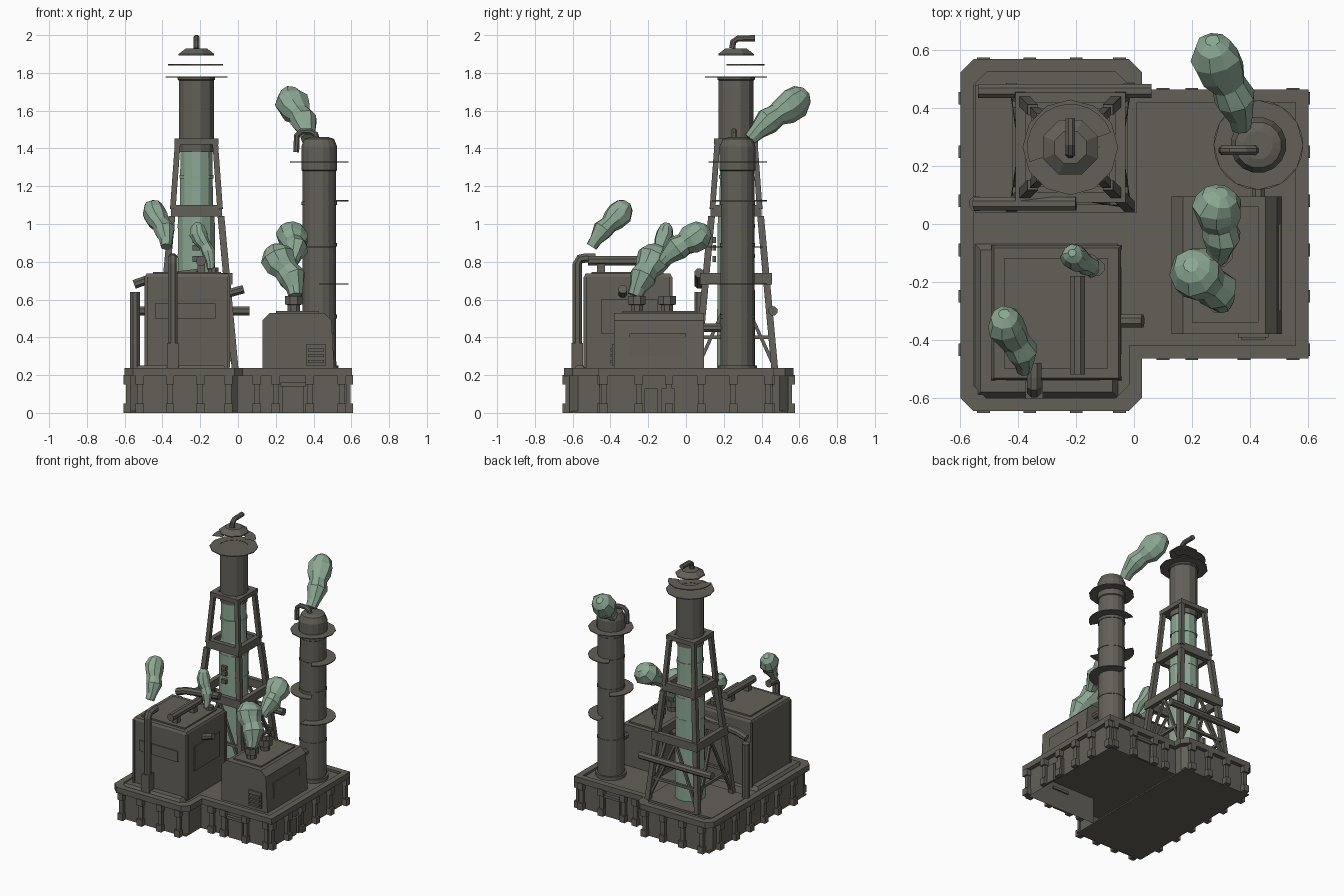
import bpy, bmesh, math, random
from mathutils import Vector, Quaternion

if "Cube" in bpy.data.objects:
    bpy.data.objects.remove(bpy.data.objects["Cube"])
random.seed(4)

def material(name, c):
    m = bpy.data.materials.new(name)
    m.diffuse_color = (*c, 1)
    m.use_nodes = True
    m.node_tree.nodes["Principled BSDF"].inputs["Base Color"].default_value = m.diffuse_color
    return m
GREY = material("dark_iron", (0.125, 0.117, 0.096))
GREEN = material("pale_green", (0.26, 0.39, 0.285))

def finish(name, bm, mat):
    bmesh.ops.recalc_face_normals(bm, faces=bm.faces)
    me = bpy.data.meshes.new(name)
    bm.to_mesh(me); bm.free()
    me.materials.append(mat)
    ob = bpy.data.objects.new(name, me)
    bpy.context.collection.objects.link(ob)
    return ob

def loft(name, rings, mat=GREY, caps=(True, True)):
    """Skin a list of equal-length point rings."""
    bm = bmesh.new()
    vs = [[bm.verts.new(p) for p in r] for r in rings]
    n = len(vs[0])
    for a, b in zip(vs, vs[1:]):
        for i in range(n):
            bm.faces.new((a[i], a[(i+1) % n], b[(i+1) % n], b[i]))
    if caps[0]: bm.faces.new(vs[0])
    if caps[1]: bm.faces.new(vs[-1])
    return finish(name, bm, mat)

def box(name, x0, x1, y0, y1, z0, z1, mat=GREY, top=0.0):
    r = lambda d, z: [(x0+d, y0+d, z), (x1-d, y0+d, z), (x1-d, y1-d, z), (x0+d, y1-d, z)]
    return loft(name, [r(0, z0), r(top, z1)], mat)

def circle(c, r, z, n=12):
    return [(c[0]+r*math.cos(2*math.pi*(i+.5)/n), c[1]+r*math.sin(2*math.pi*(i+.5)/n), z) for i in range(n)]

def lathe(name, c, profile, mat=GREY, n=12):
    return loft(name, [circle(c, r, z, n) for r, z in profile], mat)

def sweep(name, pts, radii, mat=GREY, n=8, wobble=0.0):
    """Tube along a path, with one radius or a list of radii."""
    pts = [Vector(p) for p in pts]
    if not isinstance(radii, (list, tuple)): radii = [radii]*len(pts)
    rings, prev, q = [], Vector((0, 0, 1)), Quaternion()
    for i, p in enumerate(pts):
        t = (pts[min(i+1, len(pts)-1)] - pts[max(i-1, 0)]).normalized()
        q = prev.rotation_difference(t) @ q
        prev = t
        ring = []
        for k in range(n):
            a, r = 2*math.pi*(k+.5)/n, radii[i]*(1+random.uniform(-wobble, wobble))
            ring.append(p + q @ Vector((r*math.cos(a), r*math.sin(a), 0)))
        rings.append(ring)
    return loft(name, rings, mat)

def beam(name, p, q, w):
    return sweep(name, [p, q], w*0.7, n=4)

def plate_ring(name, c, r0, r1, z, a0=0, a1=360):
    """Thin walkway arc."""
    n = 12
    bm = bmesh.new()
    secs = []
    for i in range(n+1):
        a = math.radians(a0+(a1-a0)*i/n)
        secs.append([bm.verts.new((c[0]+r*math.cos(a), c[1]+r*math.sin(a), h))
                     for r, h in ((r0, z), (r1, z), (r1, z+.006), (r0, z+.006))])
    for s, t in zip(secs, secs[1:]):
        for k in range(4):
            bm.faces.new((s[k], s[(k+1) % 4], t[(k+1) % 4], t[k]))
    return finish(name, bm, GREY)

# ---- base: stepped outline shared by walls, deck and kerb
def outline(d, z, c=.045):
    l, m, r, f, b, s = -.6+d, .027-d, .603-d, -.647+d, .57-d, .465-d
    return [(x, y, z) for x, y in ((l+c, f), (m-c, f), (m, f+c), (m, -s), (r, -s), (r, s), (m, s),
            (m, b-c), (m-c, b), (l+c, b), (l, b-c), (l, f+c))]
loft("base_walls", [outline(.03, 0), outline(.03, .2)], caps=(False, False))
loft("deck", [outline(0, .195), outline(0, .222)])
loft("deck_kerb", [outline(.045, .22), outline(.045, .238), outline(0, .238), outline(0, .22)], caps=(False, False))
box("base_floor", -.57, -.003, -.61, .54, 0, .01)

def rib(x, y, nx, ny):
    for w, d, z0, z1 in ((.016, .022, .0, .2), (.022, .036, 0, .05), (.022, .036, .15, .2)):
        cx, cy = x+nx*d/2, y+ny*d/2
        hx, hy = (d/2, w) if nx else (w, d/2)
        box("base_rib", cx-hx, cx+hx, cy-hy, cy+hy, z0, z1)
for y in (-.435, -.25, -.09, .08, .25, .435):
    rib(-.57, y, -1, 0)
    rib(.573, y, 1, 0)
for x in (-.52, -.36, -.2, -.05):
    rib(x, -.617, 0, -1)
    rib(x, .54, 0, 1)
for x in (.1, .2, .38, .55):
    rib(x, -.435, 0, -1)
    rib(x, .435, 0, 1)
# hatches in the base walls
for y0, s in ((-.45, 0), (.435, 0)):
    box("base_hatch", .235, .35, y0, y0+.015, .0, .14)
    box("hatch_lintel", .225, .36, y0-.01, y0+.025, .14, .16)
for y in (-.22, -.13):
    box("side_hatch", .573, .59, y, y+.07, 0, .13)

# ---- boiler house, front left
box("boiler_house", -.487, -.05, -.535, -.08, .225, .72)
box("boiler_roof", -.492, -.045, -.54, -.075, .72, .737, top=.008)
box("boiler_roof_panel", -.45, -.09, -.5, -.12, .737, .747)
box("boiler_front_panel", -.44, -.12, -.543, -.535, .5, .58)
box("boiler_side_panel", -.05, -.042, -.45, -.15, .42, .6)
box("boiler_plinth", -.55, -.055, -.6, -.07, .222, .25, top=.02)
for x in (-.487, -.05):
    for y in (-.535, -.08):
        box("boiler_corner", x-.008, x+.008, y-.008, y+.008, .24, .72)
sweep("roof_pipe", [(-.195, -.52, .805), (-.195, -.18, .805)], .028)
for y in (-.45, -.25):
    box("roof_pipe_saddle", -.215, -.175, y-.02, y+.02, .737, .79)
box("exhaust_foot", -.375, -.315, -.605, -.545, .235, .37)
sweep("front_exhaust", [(-.345, -.575, .36), (-.345, -.575, .79), (-.345, -.56, .815), (-.345, -.53, .82), (-.345, -.48, .82)], .027)
sweep("side_pipe", [(-.06, -.335, .63), (.03, -.335, .655)], .024)
sweep("roof_vent", [(-.13, -.15, .73), (-.13, -.15, .77)], .03)

# ---- pipes at the back left
sweep("riser_pipe", [(-.545, .07, .23), (-.545, .07, .64)], .028)
sweep("slanted_pipe", [(-.55, .07, .68), (-.48, .07, .705), (-.2, .07, .74)], .026)
sweep("rear_pipe", [(-.54, .46, .54), (.06, .46, .54)], .026)
box("derrick_pad", -.55, .01, .04, .48, .222, .237)

# ---- derrick
C = (-.22, .265)
def corner(h, z, i):
    sx, sy = ((-1, -1), (1, -1), (1, 1), (-1, 1))[i % 4]
    return Vector((C[0]+sx*h, C[1]+sy*h, z))
def frame(name, h, z, w, t):
    sq = lambda a, zz: [corner(a, zz, i) for i in range(4)]
    loft(name, [sq(h-w, z), sq(h-w, z+t), sq(h, z+t), sq(h, z), sq(h-w, z)], caps=(False, False))
for i in range(4):
    beam("lower_leg", corner(.205, .23, i), corner(.13, 1.04, i), .036)
    beam("upper_leg", corner(.125, 1.08, i), corner(.1, 1.42, i), .03)
    mid = (corner(.17, .69, i)+corner(.17, .69, i+1))/2
    for j in (i, i+1):
        beam("diagonal_brace", corner(.2, .25, j), mid, .018)
    beam("low_rail", corner(.19, .4, i), corner(.19, .4, i+1), .02)
frame("lower_frame", .19, .68, .035, .06)
frame("middle_frame", .135, 1.04, .035, .06)
frame("top_frame", .117, 1.42, .04, .032)
lathe("well_column", C, [(.105, .23), (.1, 1.06), (.09, 1.1), (.088, 1.41)], GREEN)
for z in (.5, .82, .98, 1.24):
    lathe("column_band", C, [(.103, z), (.103, z+.02)] if z < 1.1 else [(.094, z), (.094, z+.02)], GREEN)
lathe("upper_stack", C, [(.096, 1.38), (.096, 1.76), (.103, 1.765), (.103, 1.78), (.08, 1.78)])
plate_ring("stack_walkway", C, .1, .165, 1.776)
plate_ring("stack_upper_plate", C, .08, .15, 1.84, 20, 200)
lathe("stack_cap", C, [(.102, 1.893), (.102, 1.9), (.06, 1.93)], n=8)
sweep("crown_hook", [(C[0], .245, 1.93), (C[0], .25, 1.965), (C[0], .275, 1.982), (C[0], .365, 1.983)], .018)
# gauge bolts beside the column
for z in (.8, .86, .9):
    box("gauge_bolt", -.24, -.2, .14, .16, z, z+.03)

# ---- engine house, front right: chamfered profile extruded along y
prof = [(.13, .225), (.51, .225), (.495, .49), (.455, .53), (.17, .53), (.13, .49)]
loft("engine_house", [[(x, y, z) for x, z in prof] for y in (-.38, .095)])
box("engine_roof_plate", .2, .43, -.34, .06, .53, .54)
box("engine_grille_frame", .36, .465, -.392, -.38, .25, .365)
for k in range(3):
    box("engine_grille_slat", .37, .455, -.4, -.39, .265+.03*k, .28+.03*k)
box("engine_side_panel", .5, .508, -.3, 0, .3, .42)
for y in (-.26, -.1):
    lathe("engine_stack", (.295, y), [(.035, .53), (.035, .57), (.05, .575), (.05, .62), (.036, .62), (.036, .58)], n=8)
sweep("engine_flue", [(.43, .08, .45), (.43, .2, .45)], .024)

# ---- tall chimney, back right
K = (.43, .273)
lathe("chimney", K, [(.092, .225), (.09, 1.28), (.097, 1.285), (.097, 1.41), (.08, 1.45), (.05, 1.46)], n=16)
for z in (.5, .88, 1.1):
    lathe("chimney_band", K, [(.095, z), (.095, z+.02)], n=16)
lathe("chimney_foot", K, [(.105, .225), (.105, .25)], n=16)
plate_ring("chimney_walkway", K, .09, .155, 1.325)
plate_ring("chimney_landing_high", K, .09, .155, 1.12, -60, 120)
plate_ring("chimney_landing_mid", K, .09, .155, .875, 120, 300)
plate_ring("chimney_landing_low", K, .09, .155, .68, -90, 90)
sweep("chimney_hook", [(.42, .255, 1.44), (.41, .255, 1.475), (.385, .255, 1.49), (.335, .255, 1.49), (.312, .255, 1.47), (.308, .255, 1.38)], .017)

# ---- smoke plumes: bulging faceted tubes
def plume(name, a, b, r):
    a, b = Vector(a), Vector(b)
    ks = (0, .12, .32, .48, .62, .8, .94, 1.0)
    rs = (.45, .55, .85, .75, .95, 1.05, .75, .3)
    bow = Vector((.012, 0, .012))
    sweep(name, [a.lerp(b, k)+bow*math.sin(6*k) for k in ks], [r*v for v in rs], GREEN, 9, .08)
plume("exhaust_smoke", (-.38, -.5, .88), (-.445, -.31, 1.12), .064)
plume("vent_smoke", (-.145, -.165, .76), (-.21, -.1, 1.01), .045)
plume("engine_smoke_front", (.305, -.27, .62), (.2, -.14, .89), .088)
plume("engine_smoke_rear", (.285, -.12, .8), (.305, .11, .99), .08)
plume("chimney_smoke", (.37, .34, 1.45), (.275, .635, 1.71), .083)
